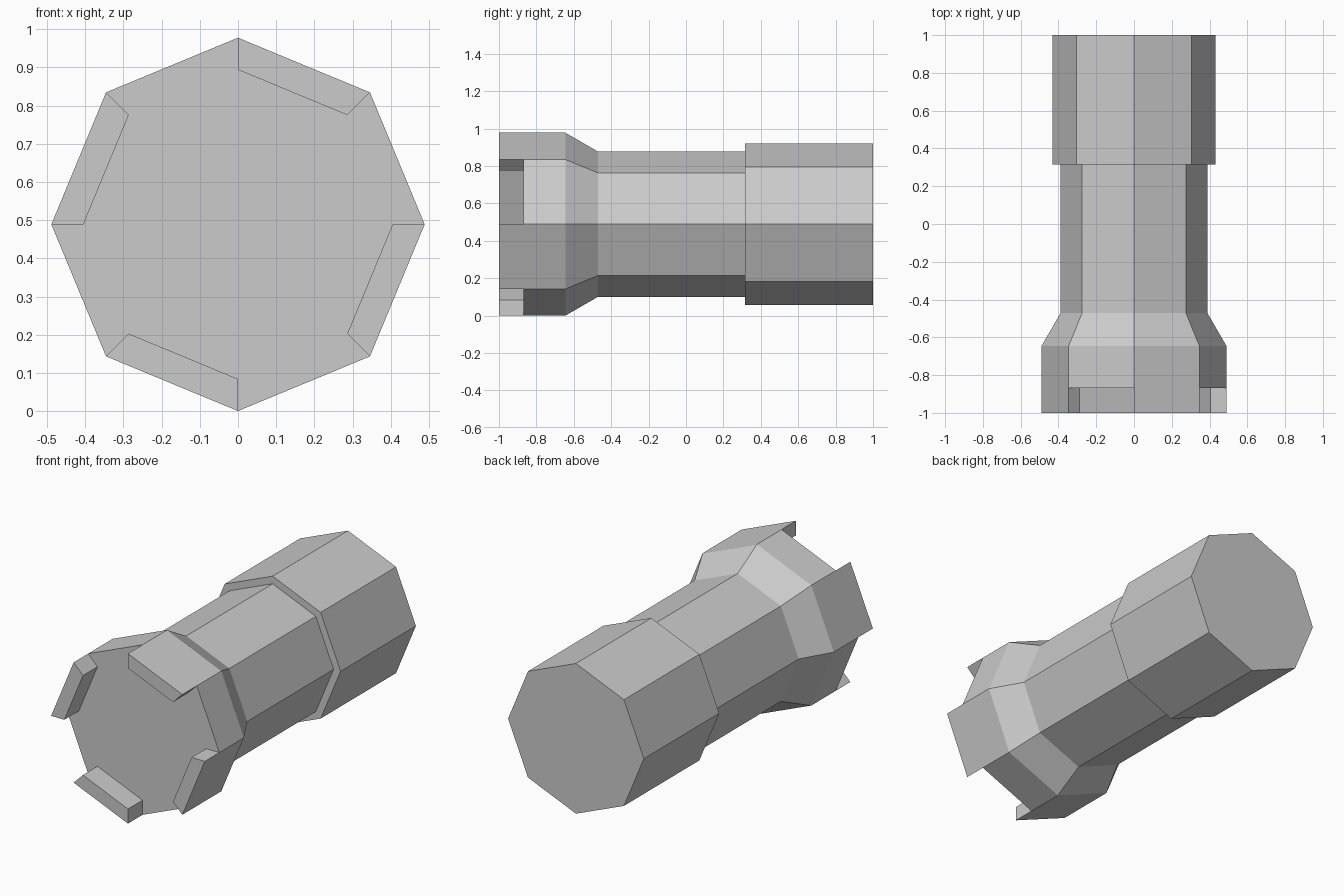
import bpy, bmesh
from math import sin, cos, pi
from mathutils import Vector

if "Cube" in bpy.data.objects:
    bpy.data.objects.remove(bpy.data.objects["Cube"])

SIDES = 8
AXIS_Z = 0.489

# Profile along the axis: (y, corner radius), back to front
PROFILE = [(1.0, 0.432), (0.315, 0.432), (0.315, 0.388), (-0.47, 0.388),
           (-0.645, 0.489), (-0.868, 0.489), (-0.868, 0.405)]

bm = bmesh.new()


def ring(y, r):
    return [bm.verts.new((r * cos(2 * pi * i / SIDES), y,
                          AXIS_Z + r * sin(2 * pi * i / SIDES)))
            for i in range(SIDES)]


# Eight-sided turned body with closed ends
rings = [ring(y, r) for y, r in PROFILE]
for a, b in zip(rings, rings[1:]):
    strip = [bm.faces.new((a[i], a[(i + 1) % SIDES], b[(i + 1) % SIDES], b[i]))
             for i in range(SIDES)]
bm.faces.new(rings[0])
bm.faces.new(rings[-1])
bmesh.ops.recalc_face_normals(bm, faces=bm.faces)

# Four front prongs: pull every second face of the front rim forward
prongs = bmesh.ops.extrude_discrete_faces(bm, faces=strip[1::2])["faces"]
for f in prongs:
    bmesh.ops.translate(bm, verts=f.verts, vec=Vector((0, -0.132, 0)))
bmesh.ops.recalc_face_normals(bm, faces=bm.faces)

mesh = bpy.data.meshes.new("pronged_barrel")
bm.to_mesh(mesh)
bm.free()
obj = bpy.data.objects.new("pronged_barrel", mesh)
bpy.context.collection.objects.link(obj)
